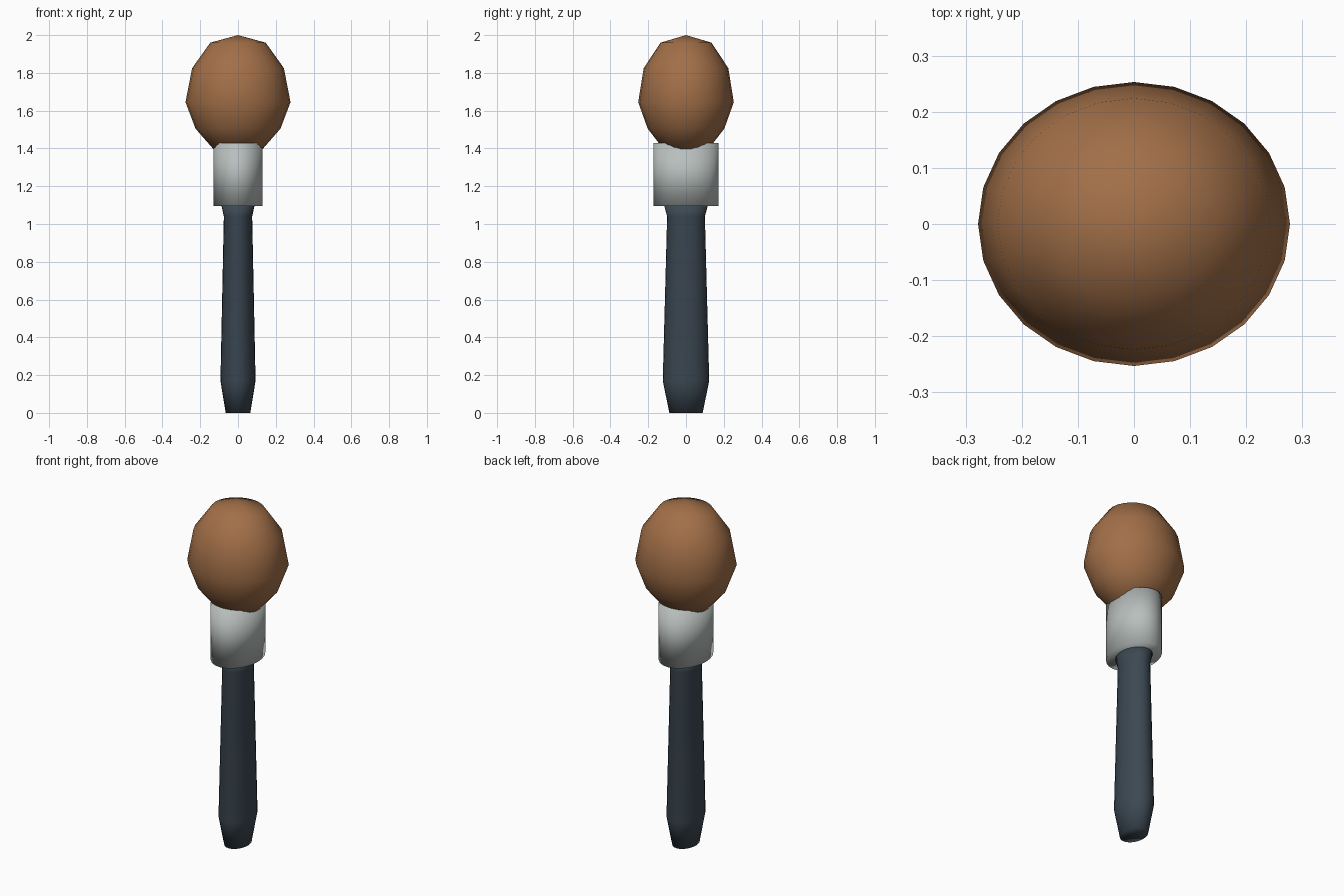
import bpy, bmesh, math

if "Cube" in bpy.data.objects:
    bpy.data.objects.remove(bpy.data.objects["Cube"])

SIDES = 24


def material(name, color):
    m = bpy.data.materials.new(name)
    m.diffuse_color = (*color, 1)
    m.use_nodes = True
    m.node_tree.nodes["Principled BSDF"].inputs["Base Color"].default_value = m.diffuse_color
    return m


def turned(name, profile, mat):
    """Stack of elliptical rings (rx, ry, z); a zero radius makes a pole, other ends get caps."""
    bm = bmesh.new()
    rings = []
    for rx, ry, z in profile:
        if rx == 0:
            rings.append([bm.verts.new((0, 0, z))] * SIDES)
        else:
            rings.append([bm.verts.new((rx * math.cos(a), ry * math.sin(a), z))
                          for a in (2 * math.pi * i / SIDES for i in range(SIDES))])
    for lo, hi in zip(rings, rings[1:]):
        for i in range(SIDES):
            j = (i + 1) % SIDES
            bm.faces.new(list(dict.fromkeys((lo[i], lo[j], hi[j], hi[i]))))
    for ring in (rings[0], rings[-1]):
        if len(set(ring)) == SIDES:
            bm.faces.new(ring)
    bmesh.ops.recalc_face_normals(bm, faces=bm.faces)
    for f in bm.faces:
        f.smooth = True
    mesh = bpy.data.meshes.new(name)
    bm.to_mesh(mesh)
    bm.free()
    mesh.materials.append(mat)
    ob = bpy.data.objects.new(name, mesh)
    bpy.context.collection.objects.link(ob)
    return ob


# Tapered oval handle with a small flare at the top
turned("handle", [(.065, .088, 0), (.093, .123, .17), (.075, .10, 1.04), (.088, .116, 1.10)],
       material("handle_slate", (.045, .065, .085)))

# Oval metal collar
turned("ferrule", [(.13, .173, 1.095), (.13, .173, 1.43)],
       material("ferrule_metal", (.48, .52, .51)))

# Egg-shaped bristle head
turned("bristle_head", [(.12, .11, 1.385), (.225, .203, 1.505), (.278, .253, 1.645),
                        (.243, .224, 1.825), (.147, .135, 1.96), (0, 0, 2)],
       material("bristle_brown", (.36, .16, .065)))
